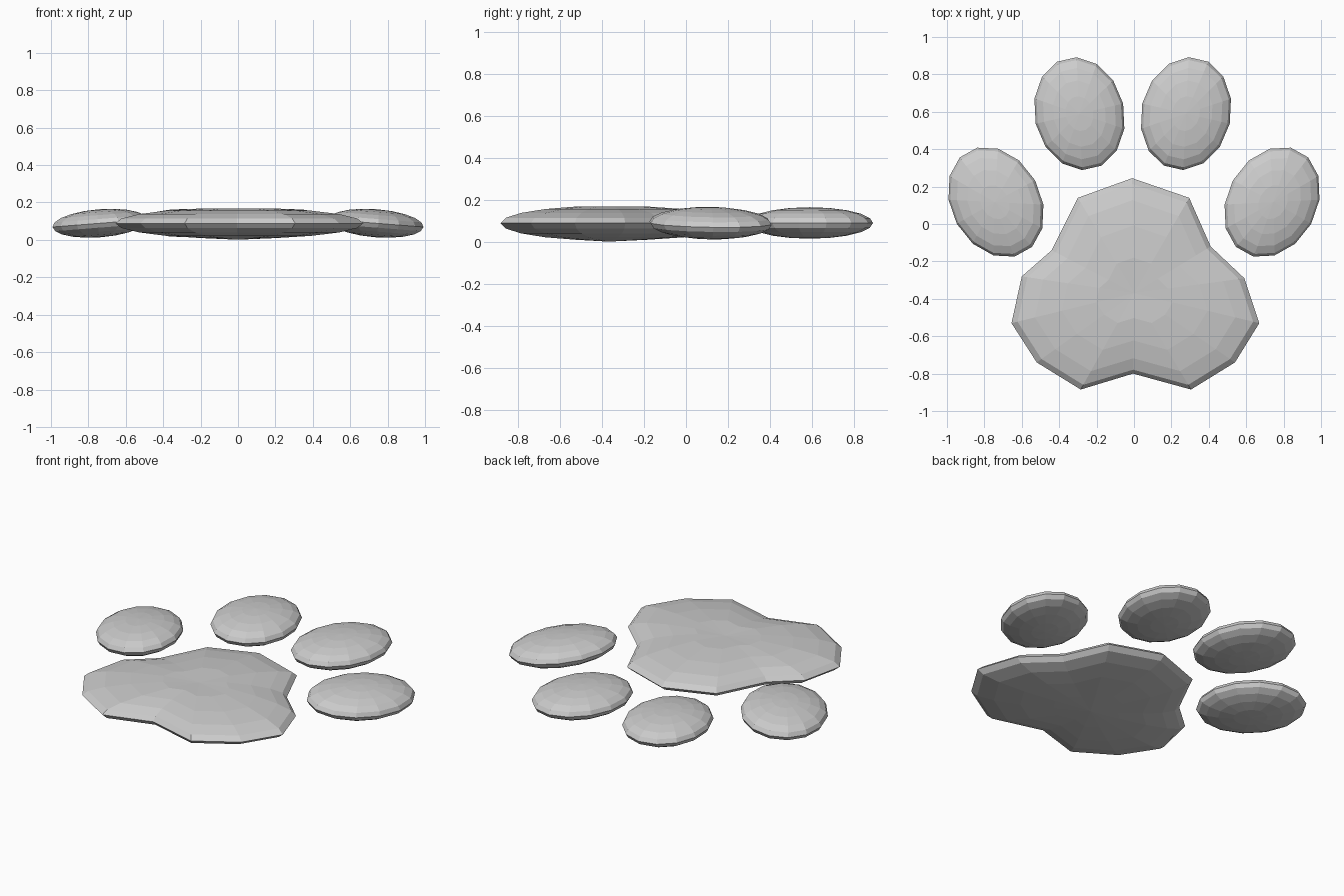
import bpy
import bmesh
import math
from mathutils import Matrix

if "Cube" in bpy.data.objects:
    bpy.data.objects.remove(bpy.data.objects["Cube"])

SEGMENTS = 14
RINGS = 10


def make_pad(name, outline, half_height, top_pole=None, bottom_pole=None):
    """Domed cushion: the outline shrinks elliptically towards both poles."""
    bm = bmesh.new()
    rings = []
    for i in range(1, RINGS):
        a = -math.pi / 2 + math.pi * i / RINGS
        rings.append([bm.verts.new((x * math.cos(a), y * math.cos(a),
                                    half_height * math.sin(a))) for x, y in outline])
    n = len(outline)
    for low, high in zip(rings, rings[1:]):
        for j in range(n):
            k = (j + 1) % n
            bm.faces.new((low[j], low[k], high[k], high[j]))
    bottom = bm.verts.new((0, 0, -half_height if bottom_pole is None else bottom_pole))
    top = bm.verts.new((0, 0, half_height if top_pole is None else top_pole))
    for j in range(n):
        k = (j + 1) % n
        bm.faces.new((bottom, rings[0][k], rings[0][j]))
        bm.faces.new((top, rings[-1][j], rings[-1][k]))
    bmesh.ops.recalc_face_normals(bm, faces=bm.faces)
    mesh = bpy.data.meshes.new(name)
    bm.to_mesh(mesh)
    bm.free()
    obj = bpy.data.objects.new(name, mesh)
    bpy.context.collection.objects.link(obj)
    return obj


def make_toe(name, centre, radii, turn, tilt):
    """Oval toe bean, turned in plan and tilted sideways."""
    oval = [(radii[0] * math.cos(2 * math.pi * j / SEGMENTS),
             radii[1] * math.sin(2 * math.pi * j / SEGMENTS)) for j in range(SEGMENTS)]
    toe = make_pad(name, oval, 0.075)
    toe.matrix_world = (Matrix.Translation(centre)
                        @ Matrix.Rotation(math.radians(tilt), 4, 'Y')
                        @ Matrix.Rotation(math.radians(turn), 4, 'Z'))


# Main three-lobed pad
cx, cy = 0.0, -0.37
outline = [(-0.01, 0.245), (-0.30, 0.14), (-0.44, -0.14), (-0.60, -0.28),
           (-0.655, -0.53), (-0.52, -0.74), (-0.285, -0.885), (-0.005, -0.80),
           (0.305, -0.885), (0.54, -0.74), (0.67, -0.53), (0.59, -0.29),
           (0.41, -0.12), (0.295, 0.14)]
pad = make_pad("main_pad", [(x - cx, y - cy) for x, y in outline], 0.083,
               top_pole=0.074, bottom_pole=-0.088)
pad.location = (cx, cy, 0.089)

# Four toe pads, mirrored left and right
for side, s in (("left", -1), ("right", 1)):
    make_toe("inner_toe_" + side, (s * 0.285 - 0.007, 0.59, 0.09),
             (0.24, 0.305), -s * 13, 0)
    make_toe("outer_toe_" + side, (s * 0.738, 0.117, 0.089),
             (0.24, 0.311), -s * 29, s * 4.5)
